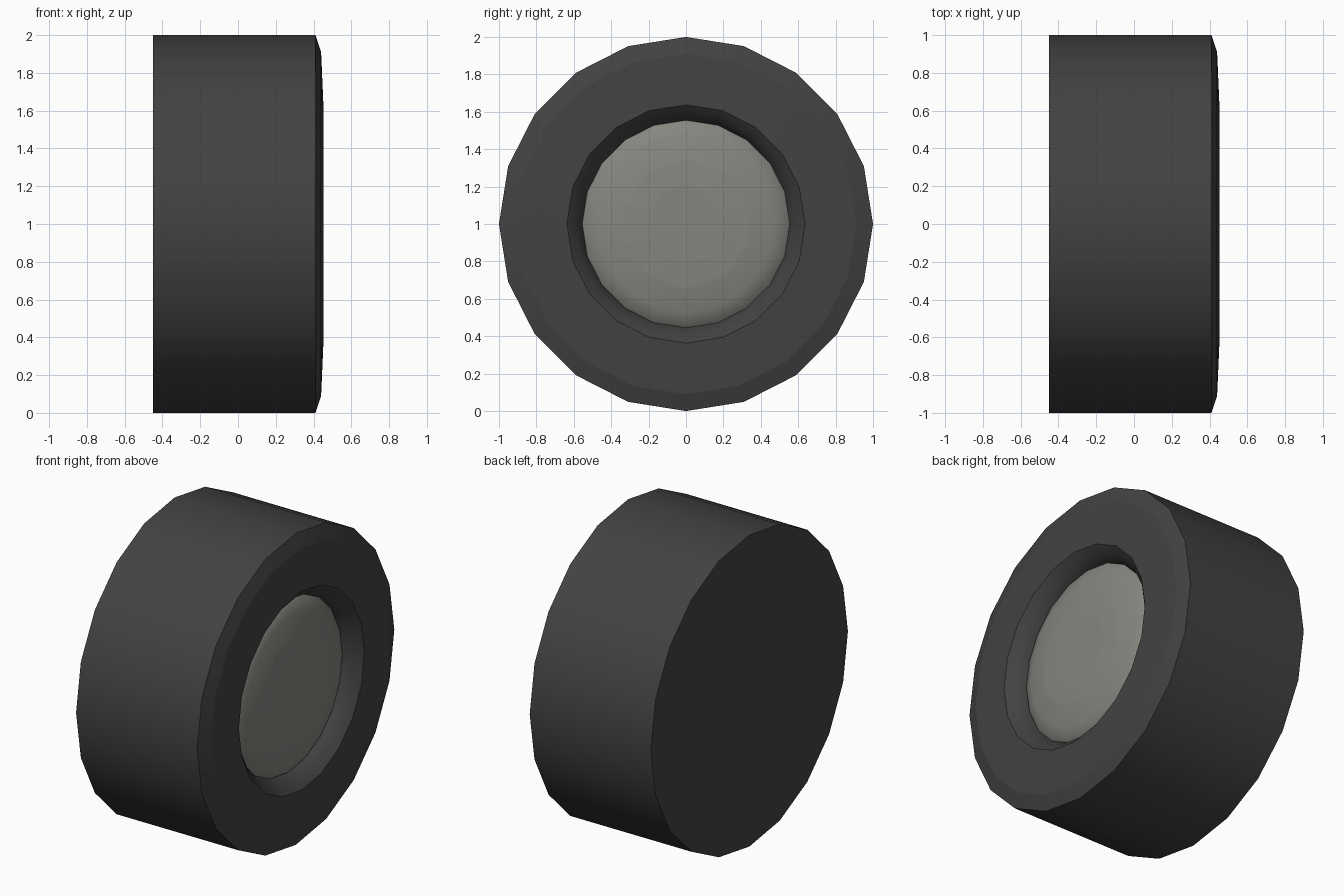
import bpy, bmesh, math

if "Cube" in bpy.data.objects:
    bpy.data.objects.remove(bpy.data.objects["Cube"])

SIDES = 20


def material(name, color):
    m = bpy.data.materials.new(name)
    m.diffuse_color = (*color, 1)
    m.use_nodes = True
    m.node_tree.nodes["Principled BSDF"].inputs["Base Color"].default_value = m.diffuse_color
    return m


def lathe(name, profile, mat, crisp=(), ten_sided=(), flat_bands=()):
    """Spin (x, radius) rings about the x axis, capping both ends.
    crisp rings get sharp edges; ten_sided rings become decagons."""
    bm = bmesh.new()
    rings = []
    for i, (x, r) in enumerate(profile):
        ring = []
        for k in range(SIDES):
            a = 2 * math.pi * k / SIDES
            # decagon: odd points sit on the middle of its sides
            rr = r * math.cos(math.pi / 10) if i in ten_sided and k % 2 else r
            ring.append(bm.verts.new((x, rr * math.sin(a), 1 + rr * math.cos(a))))
        rings.append(ring)
    for i in range(len(rings) - 1):
        for k in range(SIDES):
            n = (k + 1) % SIDES
            f = bm.faces.new((rings[i][k], rings[i][n], rings[i + 1][n], rings[i + 1][k]))
            f.smooth = i not in flat_bands
    for ring in (rings[0], rings[-1]):
        bm.faces.new(ring)
    for i in crisp:
        for k in range(SIDES):
            bm.edges.get((rings[i][k], rings[i][(k + 1) % SIDES])).smooth = False
    bmesh.ops.recalc_face_normals(bm, faces=bm.faces)
    me = bpy.data.meshes.new(name)
    bm.to_mesh(me)
    bm.free()
    me.materials.append(mat)
    ob = bpy.data.objects.new(name, me)
    bpy.context.collection.objects.link(ob)
    return ob


rubber = material("rubber", (0.055, 0.055, 0.055))
metal = material("metal", (0.24, 0.235, 0.215))

# Tire: flat back, tread, chamfer, side wall and sloping inner lip
lathe("tire",
      [(-0.45, 1.0), (0.41, 1.0), (0.44, 0.91), (0.452, 0.637), (0.41, 0.59),
       (0.35, 0.555), (0.27, 0.54)],
      rubber, crisp=(0, 1, 2, 3, 6))

# Hub cap: shallow dome with a ten-sided raised centre
lathe("hub_cap",
      [(0.26, 0.575), (0.325, 0.575), (0.36, 0.545), (0.385, 0.47), (0.405, 0.345), (0.413, 0.215)],
      metal, crisp=(0, 1, 4, 5), ten_sided=(4, 5), flat_bands=(4,))
